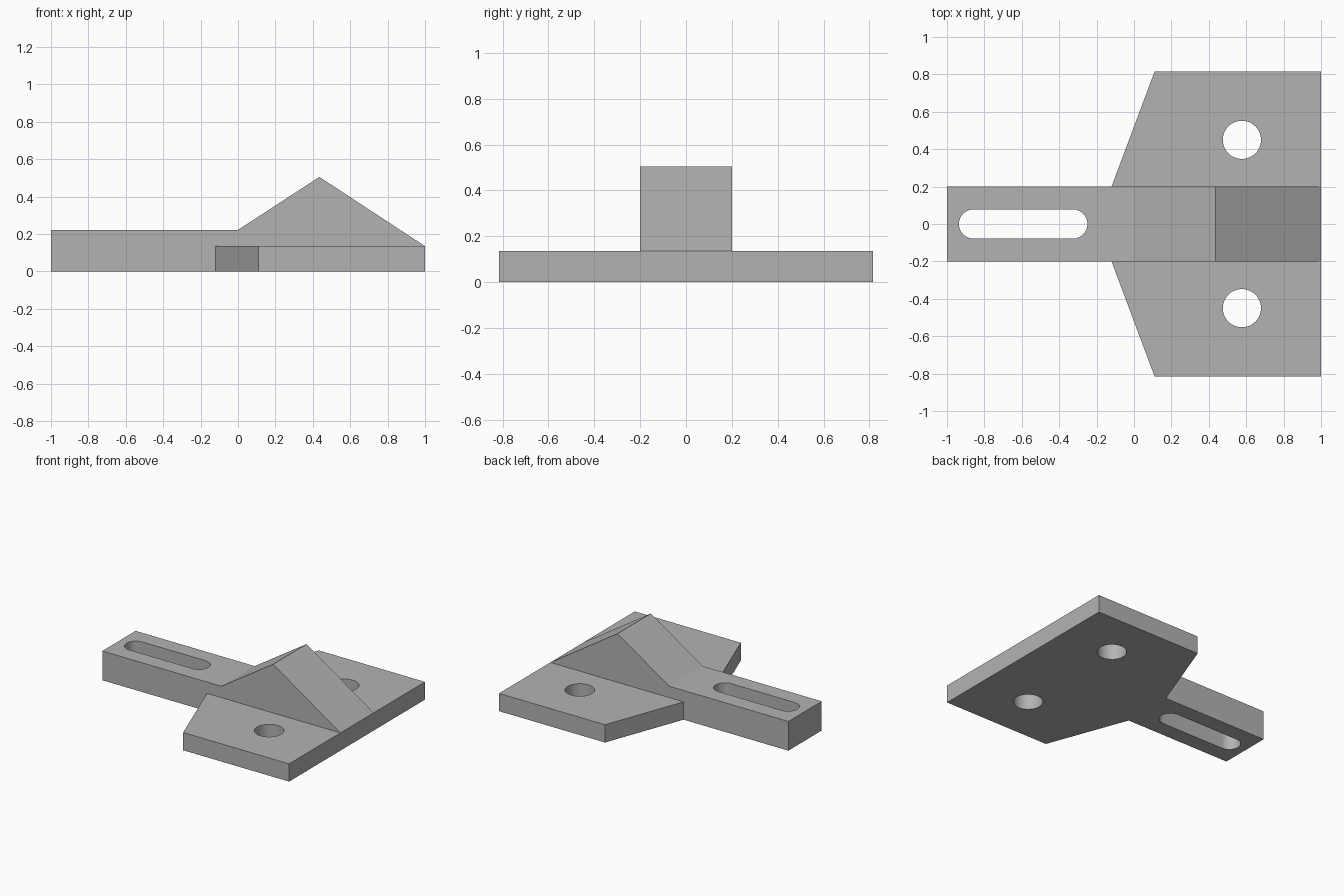
import bpy
import bmesh
from math import cos, sin, pi
from mathutils import Vector

cube = bpy.data.objects.get("Cube")
if cube:
    bpy.data.objects.remove(cube, do_unlink=True)

grey = bpy.data.materials.new("plain_grey")
grey.use_nodes = True
colour = (0.45, 0.45, 0.45, 1)
grey.diffuse_color = colour
grey.node_tree.nodes["Principled BSDF"].inputs["Base Color"].default_value = colour


def prism(name, outline, direction):
    """Extrude a closed outline of 3D points along a direction."""
    bm = bmesh.new()
    face = bm.faces.new([bm.verts.new(p) for p in outline])
    ext = bmesh.ops.extrude_face_region(bm, geom=[face])
    moved = [v for v in ext["geom"] if isinstance(v, bmesh.types.BMVert)]
    bmesh.ops.translate(bm, vec=Vector(direction), verts=moved)
    bmesh.ops.recalc_face_normals(bm, faces=bm.faces)
    mesh = bpy.data.meshes.new(name)
    bm.to_mesh(mesh)
    bm.free()
    mesh.materials.append(grey)
    obj = bpy.data.objects.new(name, mesh)
    bpy.context.collection.objects.link(obj)
    return obj


def arc(x, y, radius, start, end, steps):
    angles = [start + (end - start) * i / steps for i in range(steps + 1)]
    return [(x + radius * cos(a), y + radius * sin(a), -0.1) for a in angles]


def combine(target, tool, operation):
    """Apply a boolean and discard the tool object."""
    mod = target.modifiers.new(operation.lower(), "BOOLEAN")
    mod.operation = operation
    mod.solver = "EXACT"
    mod.object = tool
    bpy.context.view_layer.objects.active = target
    bpy.ops.object.modifier_apply(modifier=mod.name)
    bpy.data.objects.remove(tool, do_unlink=True)


# Base plate with tapered front corners
half = [(1, 0.815), (0.11, 0.815), (-0.12, 0.2)]
outline = half + [(x, -y) for x, y in reversed(half)]
bracket = prism("mounting_bracket", [(x, y, 0) for x, y in outline], (0, 0, 0.135))

# Slotted arm that rises into a ridge over the plate
profile = [(-1, 0), (1, 0), (1, 0.135), (0.435, 0.505), (0, 0.222), (-1, 0.222)]
arm = prism("ridged_arm", [(x, -0.2, z) for x, z in profile], (0, 0.4, 0))
combine(bracket, arm, "UNION")

# Long slot in the arm
slot = arc(-0.327, 0, 0.078, -pi / 2, pi / 2, 24) + arc(-0.858, 0, 0.078, pi / 2, 3 * pi / 2, 24)
combine(bracket, prism("slot_cutter", slot, (0, 0, 1)), "DIFFERENCE")

# Round bolt holes in the plate
for side in (-1, 1):
    hole = arc(0.577, side * 0.45, 0.102, 0, 2 * pi, 48)[:-1]
    combine(bracket, prism("hole_cutter", hole, (0, 0, 1)), "DIFFERENCE")

# Smooth hole walls, sharp plate edges
bpy.ops.object.select_all(action="DESELECT")
bracket.select_set(True)
bpy.context.view_layer.objects.active = bracket
bpy.ops.object.shade_smooth_by_angle(angle=pi / 9)
